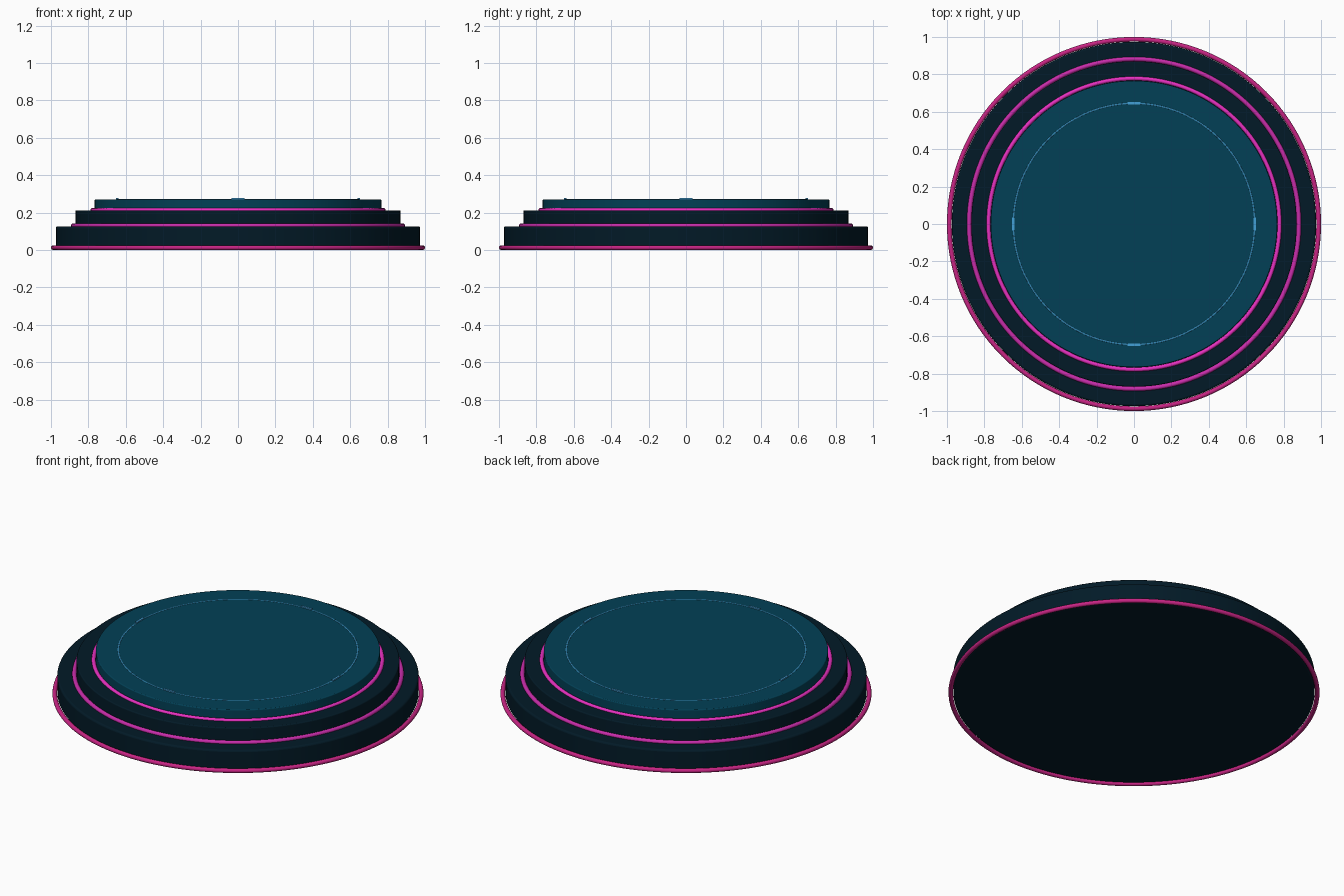
import bpy, math

if "Cube" in bpy.data.objects:
    bpy.data.objects.remove(bpy.data.objects["Cube"])

SEG = 128


def material(name, rgb):
    """Flat colour given as sRGB 0-255, stored linear."""
    lin = [(c / 255 / 12.92) if c / 255 <= 0.04045 else ((c / 255 + 0.055) / 1.055) ** 2.4 for c in rgb]
    m = bpy.data.materials.new(name)
    m.diffuse_color = (*lin, 1.0)
    m.use_nodes = True
    m.node_tree.nodes["Principled BSDF"].inputs["Base Color"].default_value = m.diffuse_color
    return m


dark = material("dark_navy", (2, 26, 39))
teal = material("deep_teal", (2, 64, 86))
crimson = material("dark_magenta", (200, 36, 132))
violet = material("mid_magenta", (200, 44, 170))
pink = material("bright_magenta", (240, 50, 200))
line_blue = material("line_blue", (50, 130, 175))
tick_blue = material("tick_blue", (66, 160, 215))


def finish(name, mat, smooth=True):
    ob = bpy.context.object
    ob.name = name
    ob.data.materials.append(mat)
    if smooth:
        bpy.ops.object.shade_smooth_by_angle(angle=math.radians(35))
    return ob


def disc(name, radius, z0, z1, mat, bevel):
    bpy.ops.mesh.primitive_cylinder_add(vertices=SEG, radius=radius, depth=z1 - z0,
                                        location=(0, 0, (z0 + z1) / 2))
    ob = finish(name, mat)
    mod = ob.modifiers.new("rounded_rim", "BEVEL")
    mod.width, mod.segments = bevel, 3
    mod.limit_method, mod.angle_limit = "ANGLE", math.radians(40)


def ring(name, major, minor, z, mat, flatten=1.0):
    bpy.ops.mesh.primitive_torus_add(major_radius=major, minor_radius=minor, major_segments=SEG,
                                     minor_segments=16, location=(0, 0, z))
    bpy.context.object.scale.z = flatten
    finish(name, mat)


# Three stacked steps
disc("base_step", 0.974, 0.010, 0.126, dark, 0.010)
disc("middle_step", 0.870, 0.120, 0.212, dark, 0.006)
disc("top_step", 0.766, 0.205, 0.271, teal, 0.005)

# Glowing trim around the foot of each step
ring("base_trim", 0.9875, 0.0125, 0.0125, crimson)
ring("middle_trim", 0.882, 0.012, 0.130, violet)
ring("top_trim", 0.778, 0.011, 0.213, pink)

# Fine low circle on the platform
ring("platform_circle", 0.645, 0.004, 0.271, line_blue, 0.4)

# Four tick marks on the circle
for i in range(4):
    a = i * math.pi / 2
    bpy.ops.mesh.primitive_cube_add(size=1, location=(0.645 * math.cos(a), 0.645 * math.sin(a), 0.2735),
                                    rotation=(0, 0, a))
    bpy.context.object.scale = (0.012, 0.068, 0.009)
    finish(f"tick_mark_{i + 1}", tick_blue, smooth=False)
